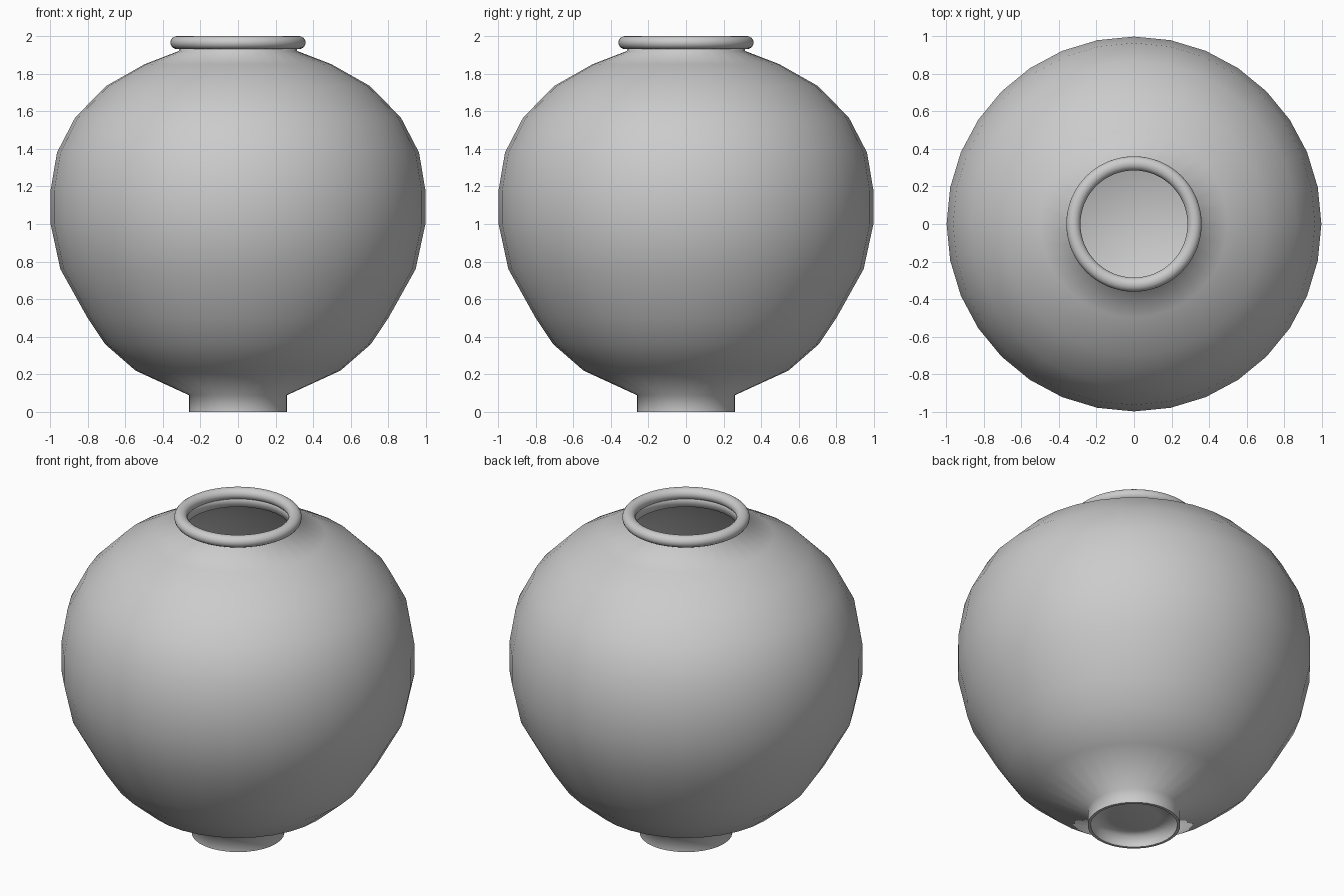
import bpy
import bmesh
from math import cos, sin, pi

cube = bpy.data.objects.get("Cube")
if cube:
    bpy.data.objects.remove(cube, do_unlink=True)

clay = bpy.data.materials.new("grey_clay")
clay.use_nodes = True
colour = (0.6, 0.6, 0.6, 1)
clay.diffuse_color = colour
clay.node_tree.nodes["Principled BSDF"].inputs["Base Color"].default_value = colour


def lathe(name, profile, sides, closed=False):
    """Turn a profile of (radius, height) points around the z axis."""
    bm = bmesh.new()
    rings = []
    for r, z in profile:
        if r == 0:
            rings.append([bm.verts.new((0, 0, z))] * sides)
        else:
            rings.append([bm.verts.new((r * cos(2 * pi * i / sides),
                                        r * sin(2 * pi * i / sides), z))
                          for i in range(sides)])
    pairs = list(zip(rings, rings[1:]))
    if closed:
        pairs.append((rings[-1], rings[0]))
    for a, b in pairs:
        for i in range(sides):
            j = (i + 1) % sides
            corners = list(dict.fromkeys((a[i], a[j], b[j], b[i])))
            bm.faces.new(corners).smooth = True
    bmesh.ops.recalc_face_normals(bm, faces=bm.faces)
    # Keep the edges of the standing ring crisp
    for e in bm.edges:
        if all(v.co.z < 0.001 for v in e.verts):
            e.smooth = False
    mesh = bpy.data.meshes.new(name)
    bm.to_mesh(mesh)
    bm.free()
    mesh.materials.append(clay)
    obj = bpy.data.objects.new(name, mesh)
    bpy.context.collection.objects.link(obj)
    return obj


# Hollow foot, round belly and short neck
underside = [(0, 0.05), (0.14, 0.055), (0.245, 0.07)]
foot = [(0.245, 0), (0.262, 0), (0.262, 0.09)]
belly = [(0.545, 0.22), (0.706, 0.36), (0.80, 0.5), (0.945, 0.76),
         (0.997, 1.0), (0.997, 1.18), (0.963, 1.38), (0.866, 1.567),
         (0.70, 1.735), (0.497, 1.85), (0.315, 1.92)]
neck = [(0.312, 1.96), (0.298, 1.96)]

# Inner wall and floor
inside = [(0.298, 1.89), (0.475, 1.815), (0.67, 1.705), (0.833, 1.545),
          (0.927, 1.37), (0.96, 1.18), (0.96, 1.01), (0.91, 0.775),
          (0.77, 0.52), (0.68, 0.39), (0.525, 0.26), (0.26, 0.14), (0, 0.10)]
lathe("vessel", underside + foot + belly + neck + inside, 32)

# Rounded lip around the mouth
lip = [(0.3225 + 0.0375 * cos(2 * pi * k / 16),
        1.965 + 0.035 * sin(2 * pi * k / 16)) for k in range(16)]
lathe("lip", lip, 64, closed=True)
